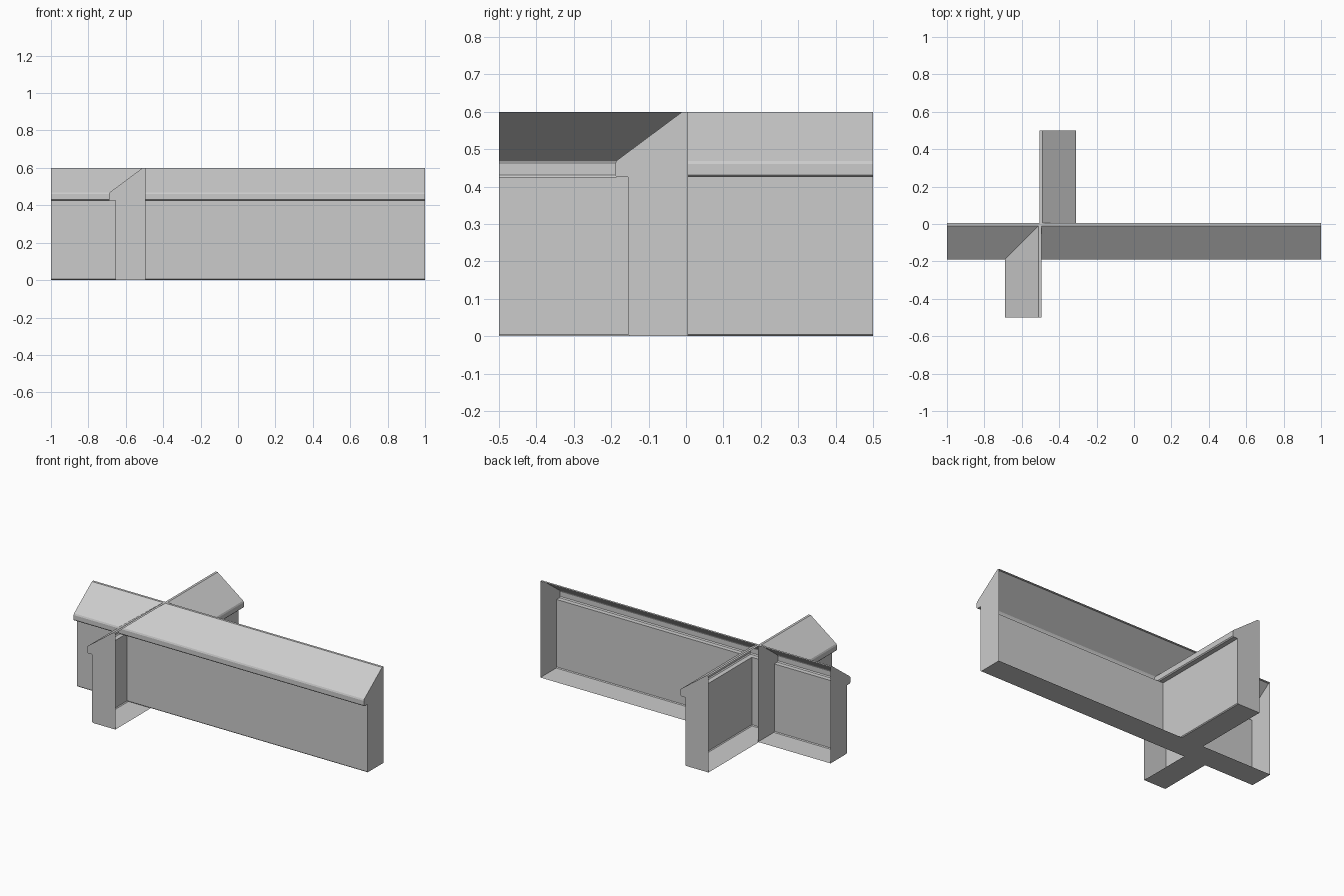
import bpy, bmesh

if "Cube" in bpy.data.objects:
    bpy.data.objects.remove(bpy.data.objects["Cube"])

# Half-wall section: (distance out from ridge line, height); the back stays open
PROFILE = [(-0.005, 0.0), (0.150, 0.0), (0.155, 0.005), (0.155, 0.425),
           (0.184, 0.425), (0.190, 0.431), (0.190, 0.460), (0.186, 0.469),
           (0.010, 0.600), (-0.005, 0.600)]


def wall(name, place, start, end, cap_start=True, cap_end=True):
    """Sweep the section from start to end. start/end may depend on u (mitre)."""
    bm = bmesh.new()
    rings = []
    for stop in (start, end):
        rings.append([bm.verts.new(place(stop(u) if callable(stop) else stop, u, z))
                      for u, z in PROFILE])
    a, b = rings
    for i in range(len(PROFILE) - 1):
        bm.faces.new((a[i], b[i], b[i + 1], a[i + 1]))
    if cap_start:
        bm.faces.new(a)
    if cap_end:
        bm.faces.new(b[::-1])
    # orient the shell so the coping slope faces up
    bm.normal_update()
    bm.faces.ensure_lookup_table()
    slope = bm.faces[len(PROFILE) - 3]
    if slope.normal.z < 0:
        bmesh.ops.reverse_faces(bm, faces=bm.faces[:])
    mesh = bpy.data.meshes.new(name)
    bm.to_mesh(mesh)
    bm.free()
    obj = bpy.data.objects.new(name, mesh)
    bpy.context.collection.objects.link(obj)
    return obj


def facing_front(s, u, z):
    return (s, -u, z)


def facing_right(s, u, z):
    return (-0.5 + u, s, z)


def facing_left(s, u, z):
    return (-0.5 - u, s, z)


def mitre(u):
    return -u


# Long wall, in two runs meeting at the crossing
wall("long_wall", facing_front, -0.5, 1.0, cap_start=False)
wall("short_wall", facing_front, -1.0, -0.5)
# Cross walls, mitred into the long wall
wall("rear_cross_wall", facing_right, mitre, 0.5, cap_start=False)
wall("front_cross_wall", facing_left, mitre, -0.5, cap_start=False)
